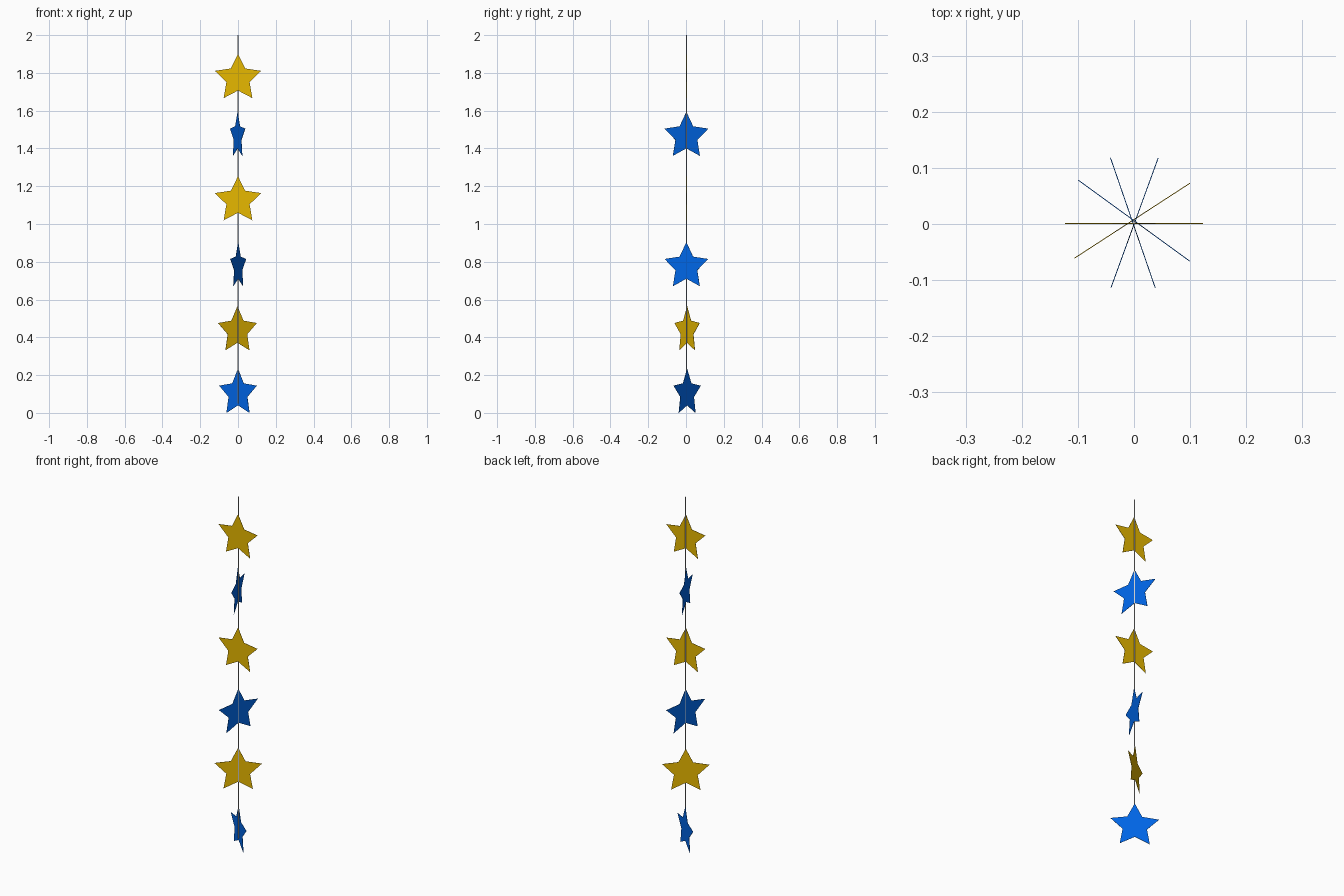
import bpy, bmesh, math
from mathutils import Matrix

if "Cube" in bpy.data.objects:
    bpy.data.objects.remove(bpy.data.objects["Cube"])


def material(name, color):
    m = bpy.data.materials.new(name)
    m.diffuse_color = (*color, 1)
    m.use_nodes = True
    m.node_tree.nodes["Principled BSDF"].inputs["Base Color"].default_value = m.diffuse_color
    return m


gold = material("gold", (0.80, 0.48, 0.0))
blue = material("blue", (0.0, 0.15, 0.90))
grey = material("light grey", (0.6, 0.6, 0.6))

R, r = 0.129, 0.0645  # star tip and notch radii
THICK = 0.0015


def finish(bm, name, mat):
    me = bpy.data.meshes.new(name)
    bm.to_mesh(me)
    bm.free()
    me.materials.append(mat)
    ob = bpy.data.objects.new(name, me)
    bpy.context.collection.objects.link(ob)
    return ob


def star(name, tip_z, angle, offset, mat):
    """Thin card star, upright, turned about the string."""
    bm = bmesh.new()
    verts = []
    for i in range(10):
        a = math.radians(90 + 36 * i)
        rad = r if i % 2 else R
        verts.append(bm.verts.new((rad * math.cos(a), -THICK / 2, rad * math.sin(a))))
    face = bm.faces.new(verts)
    ext = bmesh.ops.extrude_face_region(bm, geom=[face], use_keep_orig=True)
    moved = [g for g in ext["geom"] if isinstance(g, bmesh.types.BMVert)]
    bmesh.ops.translate(bm, verts=moved, vec=(0, THICK, 0))
    bmesh.ops.recalc_face_normals(bm, faces=bm.faces)
    ob = finish(bm, name, mat)
    ob.location = (*offset, tip_z - R)
    ob.rotation_euler.z = math.radians(angle)


# Hanging stars, top to bottom: tip height, turn, offset from the axis
stars = [
    (1.90, 0, (0, 0.001), gold),
    (1.594, 109, (-0.002, 0.002), blue),
    (1.253, 0, (0, 0.001), gold),
    (0.904, 70, (0.001, 0.002), blue),
    (0.565, 33, (-0.003, 0.006), gold),
    (0.2333, -36, (0, 0.006), blue),
]
for i, (z, a, off, mat) in enumerate(stars):
    star(f"star_{i + 1}", z, a, off, mat)

# String
z0, z1 = 0.05, 2.0
bm = bmesh.new()
bmesh.ops.create_cone(bm, cap_ends=True, segments=4, radius1=0.003, radius2=0.003,
                      depth=z1 - z0, matrix=Matrix.Translation((0, 0.003, (z0 + z1) / 2)))
finish(bm, "string", grey)
